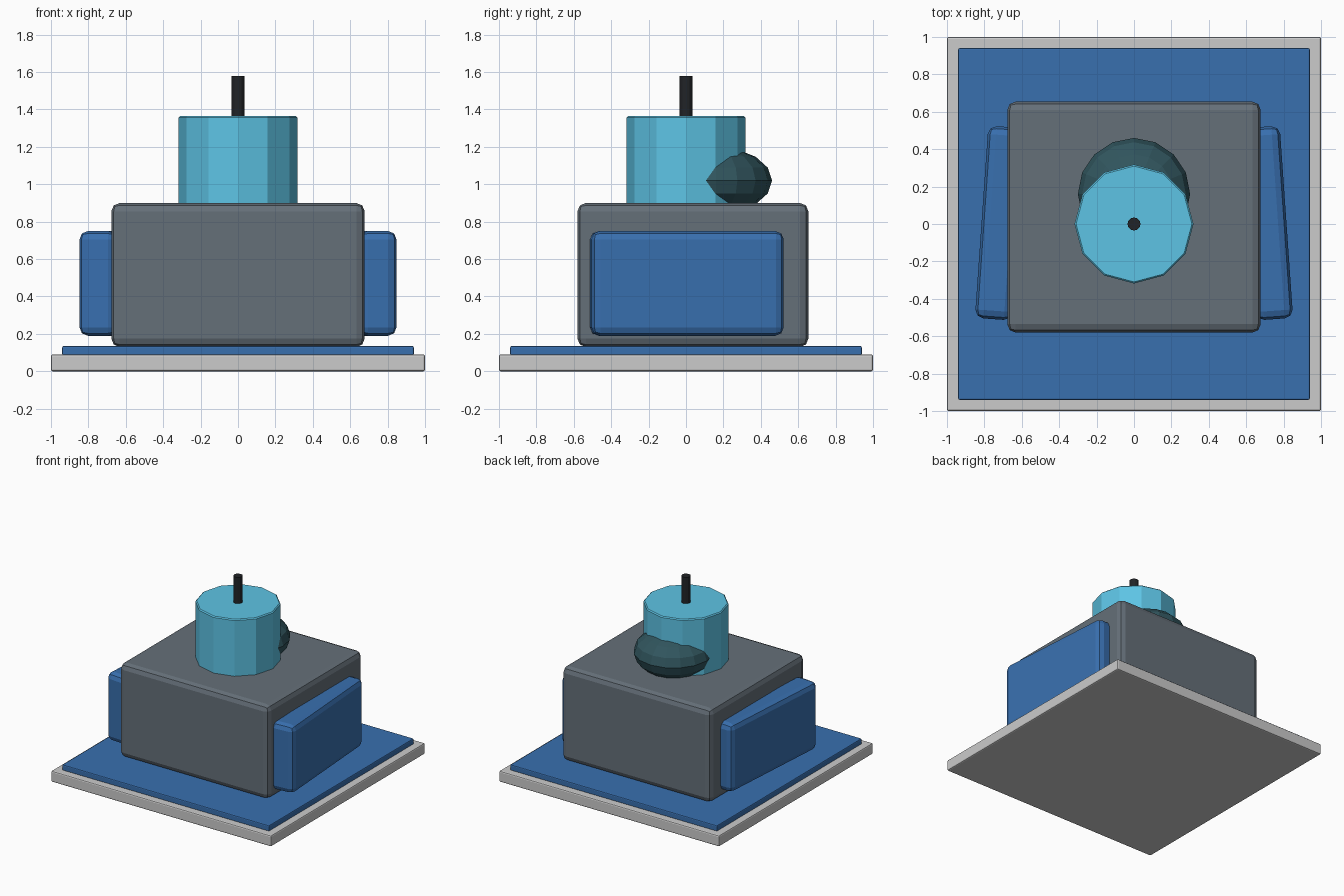
import bpy
from math import radians

if "Cube" in bpy.data.objects:
    bpy.data.objects.remove(bpy.data.objects["Cube"])


def material(name, rgb):
    m = bpy.data.materials.new(name)
    m.diffuse_color = (*rgb, 1)
    m.use_nodes = True
    m.node_tree.nodes["Principled BSDF"].inputs["Base Color"].default_value = m.diffuse_color
    return m


blue = material("blue", (0.04, 0.16, 0.43))
slate = material("slate", (0.13, 0.16, 0.19))
cyan = material("cyan", (0.11, 0.55, 0.78))
teal = material("dark_teal", (0.03, 0.09, 0.11))
black = material("black", (0.015, 0.017, 0.02))


def finish(name, mat, bevel=0, segments=2):
    ob = bpy.context.object
    ob.name = name
    if mat:
        ob.data.materials.append(mat)
    if bevel:
        mod = ob.modifiers.new("bevel", "BEVEL")
        mod.width = bevel
        mod.segments = segments
        mod.limit_method = "ANGLE"
        mod.angle_limit = radians(40)
    return ob


def box(name, loc, size, mat, bevel, segments=2, turn=0):
    bpy.ops.mesh.primitive_cube_add(size=1, location=loc, rotation=(0, 0, turn))
    ob = bpy.context.object
    ob.scale = size
    bpy.ops.object.transform_apply(location=False, rotation=False, scale=True)
    return finish(name, mat, bevel, segments)


def cylinder(name, radius, z0, z1, sides, mat, bevel=0):
    bpy.ops.mesh.primitive_cylinder_add(vertices=sides, radius=radius, depth=z1 - z0,
                                        location=(0, 0, (z0 + z1) / 2))
    return finish(name, mat, bevel, 1)


# Base slab and blue pad
box("base_slab", (0, 0, 0.045), (2, 2, 0.09), None, 0.01)
box("base_pad", (0, 0, 0.11), (1.88, 1.88, 0.05), blue, 0.008)

# Main body
box("body", (0, 0.037, 0.515), (1.355, 1.235, 0.77), slate, 0.045)

# Angled side panels
for side, label in ((-1, "left"), (1, "right")):
    box(label + "_side_panel", (side * 0.715, 0.005, 0.47), (0.2, 1.03, 0.56),
        blue, 0.045, 2, side * radians(4))

# Neck drum, post and rear bulge
cylinder("drum", 0.318, 0.87, 1.365, 12, cyan, 0.008)
cylinder("post", 0.035, 1.34, 1.58, 12, black)
bpy.ops.mesh.primitive_uv_sphere_add(segments=16, ring_count=8, radius=1, location=(0, 0.16, 1.02))
bpy.context.object.scale = (0.3, 0.3, 0.18)
finish("rear_bulge", teal)
